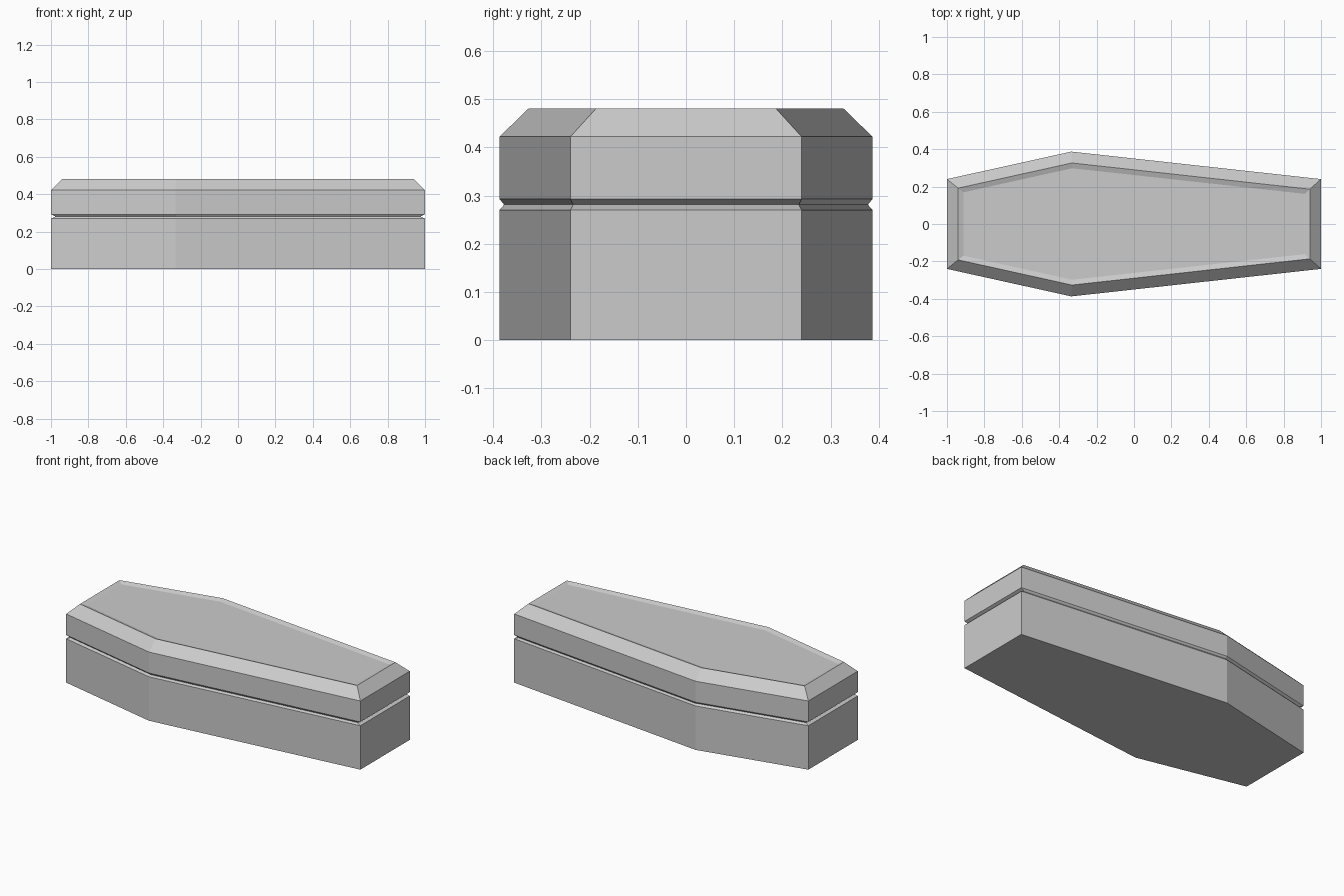
import bpy
from mathutils import Vector

if "Cube" in bpy.data.objects:
    bpy.data.objects.remove(bpy.data.objects["Cube"])

# Coffin outline, counter-clockwise: foot, shoulders, head
OUTLINE = [(-1, -0.24), (-0.335, -0.387), (1, -0.24),
           (1, 0.24), (-0.335, 0.387), (-1, 0.24)]


def inset(points, d):
    """Offset a convex outline inwards by an even distance."""
    result = []
    n = len(points)
    for i in range(n):
        p = Vector(points[i])
        a = (p - Vector(points[i - 1])).normalized()
        b = (Vector(points[(i + 1) % n]) - p).normalized()
        na, nb = Vector((-a.y, a.x)), Vector((-b.y, b.x))
        result.append(tuple(p + (na + nb) * d / (1 + na.dot(nb))))
    return result


def loft(name, rings, cap_bottom=False, cap_top=False):
    """Join (outline, z) rings with flat side faces."""
    n = len(OUTLINE)
    verts = [(x, y, z) for points, z in rings for x, y in points]
    faces = []
    for r in range(len(rings) - 1):
        for i in range(n):
            j = (i + 1) % n
            faces.append((r * n + i, r * n + j, (r + 1) * n + j, (r + 1) * n + i))
    if cap_bottom:
        faces.append(tuple(reversed(range(n))))
    if cap_top:
        faces.append(tuple(range(len(verts) - n, len(verts))))
    mesh = bpy.data.meshes.new(name)
    mesh.from_pydata(verts, [], faces)
    obj = bpy.data.objects.new(name, mesh)
    bpy.context.collection.objects.link(obj)
    return obj


# Seam outline at the bottom of the groove
seam = [(x * 0.975, y * 0.975) for x, y in OUTLINE]

# Lower box, tapering into the groove
loft("coffin_base", [(OUTLINE, 0), (OUTLINE, 0.27), (seam, 0.281)], cap_bottom=True)

# Lid with chamfered rim and shallow sunken top panel
loft("coffin_lid", [(seam, 0.281), (OUTLINE, 0.293), (OUTLINE, 0.422),
                    (inset(OUTLINE, 0.06), 0.481),
                    (inset(OUTLINE, 0.088), 0.471)], cap_top=True)
